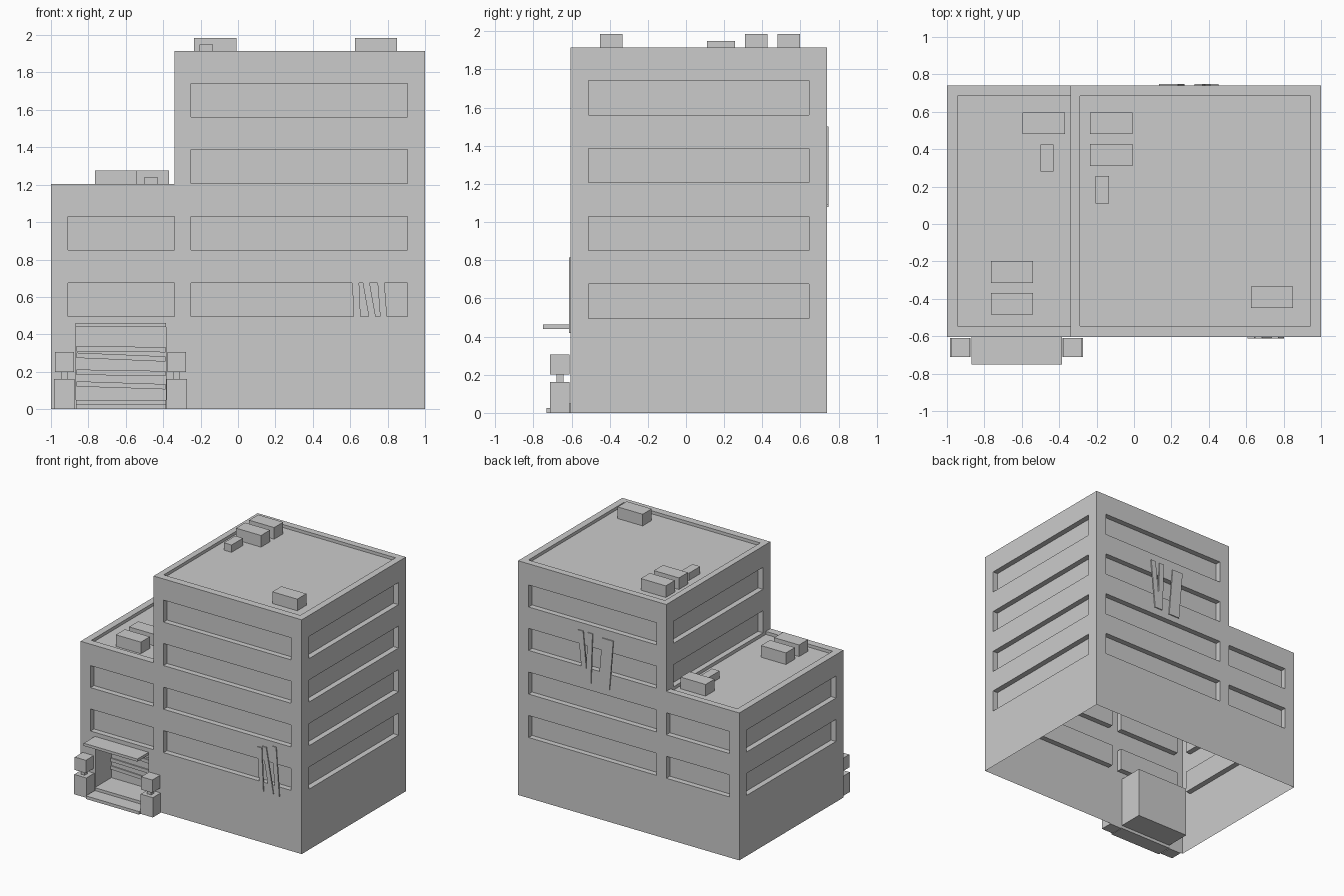
import bpy, bmesh

if "Cube" in bpy.data.objects:
    bpy.data.objects.remove(bpy.data.objects["Cube"])


def prism(bm, pts, y0, y1):
    """Extrude an x-z outline along y."""
    a = [bm.verts.new((x, y0, z)) for x, z in pts]
    b = [bm.verts.new((x, y1, z)) for x, z in pts]
    n = len(pts)
    bm.faces.new(a)
    bm.faces.new(b[::-1])
    for i in range(n):
        j = (i + 1) % n
        bm.faces.new((a[j], a[i], b[i], b[j]))


def add_box(bm, x0, x1, y0, y1, z0, z1):
    prism(bm, [(x0, z0), (x1, z0), (x1, z1), (x0, z1)], y0, y1)


def finish(bm, name):
    bmesh.ops.recalc_face_normals(bm, faces=bm.faces)
    me = bpy.data.meshes.new(name)
    bm.to_mesh(me)
    bm.free()
    ob = bpy.data.objects.new(name, me)
    bpy.context.collection.objects.link(ob)
    return ob


def box(name, *b):
    bm = bmesh.new()
    add_box(bm, *b)
    return finish(bm, name)


def plank(name, bottom, top, w, y0, y1):
    """Upright tilted board; bottom and top are (x, z) centres."""
    (x0, z0), (x1, z1) = bottom, top
    bm = bmesh.new()
    h = w / 2
    prism(bm, [(x0 - h, z0), (x0 + h, z0), (x1 + h, z1), (x1 - h, z1)], y0, y1)
    return finish(bm, name)


L, M, R, F, B = -1.0, -0.34, 1.0, -0.605, 0.74   # left, step, right, front, back
LOW, TALL, D = 1.205, 1.915, 0.045               # roof heights, window depth
E = 0.02                                         # cutter overshoot

# Stepped building body
bm = bmesh.new()
prism(bm, [(L, 0), (R, 0), (R, TALL), (M, TALL), (M, LOW), (L, LOW)], F, B)
body = finish(bm, "building_body")

# Cutters: window bands, sunken roofs, entrance
bm = bmesh.new()
for i, z in enumerate((0.495, 0.85, 1.207, 1.562)):
    top = z + 0.18
    spans = [(-0.25, 0.905)] + ([(-0.91, M)] if i < 2 else [])
    for a, b in spans:
        add_box(bm, a, b, F - E, F + D, z, top)
        add_box(bm, a, b, B - D, B + E, z, top)
    add_box(bm, R - D, R + E, -0.51, 0.645, z, top)
    side = L if i < 2 else M
    add_box(bm, side - E, side + D, -0.51, 0.645, z, top)
add_box(bm, -0.29, 0.945, -0.545, 0.685, TALL - 0.025, TALL + E)
add_box(bm, -0.945, M, -0.545, 0.685, LOW - 0.025, LOW + 0.001)
add_box(bm, -0.865, -0.385, F - E, -0.40, 0.025, 0.44)
cutter = finish(bm, "opening_cutter")
cutter.hide_render = True

mod = body.modifiers.new("openings", 'BOOLEAN')
mod.operation = 'DIFFERENCE'
mod.solver = 'EXACT'
mod.object = cutter
dg = bpy.context.evaluated_depsgraph_get()
bm = bmesh.new()
bm.from_mesh(body.evaluated_get(dg).to_mesh())
# The shell is open underneath
under = [f for f in bm.faces if f.calc_center_median().z < 0.001]
bmesh.ops.delete(bm, geom=under, context='FACES')
body.modifiers.clear()
bm.to_mesh(body.data)
bm.free()
bpy.data.objects.remove(cutter)

# Rooftop units
for i, (x0, y0) in enumerate([(-0.235, 0.48), (-0.235, 0.31), (0.625, -0.45)]):
    box(f"tall_roof_unit_{i}", x0, x0 + 0.226, y0, y0 + 0.117, TALL - 0.025, 1.985)
box("tall_roof_vent", -0.205, -0.135, 0.11, 0.257, TALL - 0.025, 1.95)
for i, (x0, y0) in enumerate([(-0.595, 0.48), (-0.765, -0.315), (-0.765, -0.485)]):
    box(f"low_roof_unit_{i}", x0, x0 + 0.226, y0, y0 + 0.117, LOW - 0.025, 1.275)
box("low_roof_vent", -0.5, -0.43, 0.28, 0.425, LOW - 0.025, 1.24)

# Entrance canopy and steps
box("canopy", -0.87, -0.385, -0.75, F, 0.44, 0.462)
box("lower_step", -0.865, -0.385, -0.73, F, 0, 0.025)
box("upper_step", -0.865, -0.385, -0.615, -0.40, 0.025, 0.048)

# Gate posts either side of the steps
for side, cx in (("left", -0.928), ("right", -0.327)):
    box(f"{side}_post_base", cx - 0.055, cx + 0.055, -0.712, -0.61, 0, 0.162)
    box(f"{side}_post_neck", cx - 0.018, cx + 0.018, -0.68, -0.642, 0.162, 0.2)
    box(f"{side}_post_head", cx - 0.05, cx + 0.05, -0.712, -0.61, 0.2, 0.305)

# Boards across the doorway, slightly tilted
for i, (zl, zr) in enumerate([(0.323, 0.318), (0.288, 0.268), (0.198, 0.19), (0.135, 0.12)]):
    bm = bmesh.new()
    prism(bm, [(-0.863, zl - 0.014), (-0.387, zr - 0.014),
               (-0.387, zr + 0.014), (-0.863, zl + 0.014)], -0.412, -0.402)
    finish(bm, f"door_board_{i}")

# Boards nailed over windows, front and back
for i, (b, t) in enumerate([((0.784, 0.42), (0.754, 0.815)),
                            ((0.73, 0.425), (0.665, 0.79)),
                            ((0.64, 0.42), (0.625, 0.775))]):
    plank(f"front_window_board_{i}", b, t, 0.037, F - 0.008, F + 0.004)
for i, (b, t, w) in enumerate([((0.39, 1.09), (0.43, 1.5), 0.045),
                               ((0.36, 1.09), (0.345, 1.5), 0.045),
                               ((0.22, 1.08), (0.185, 1.49), 0.1)]):
    plank(f"back_window_board_{i}", b, t, w, B - 0.004, B + 0.008)
